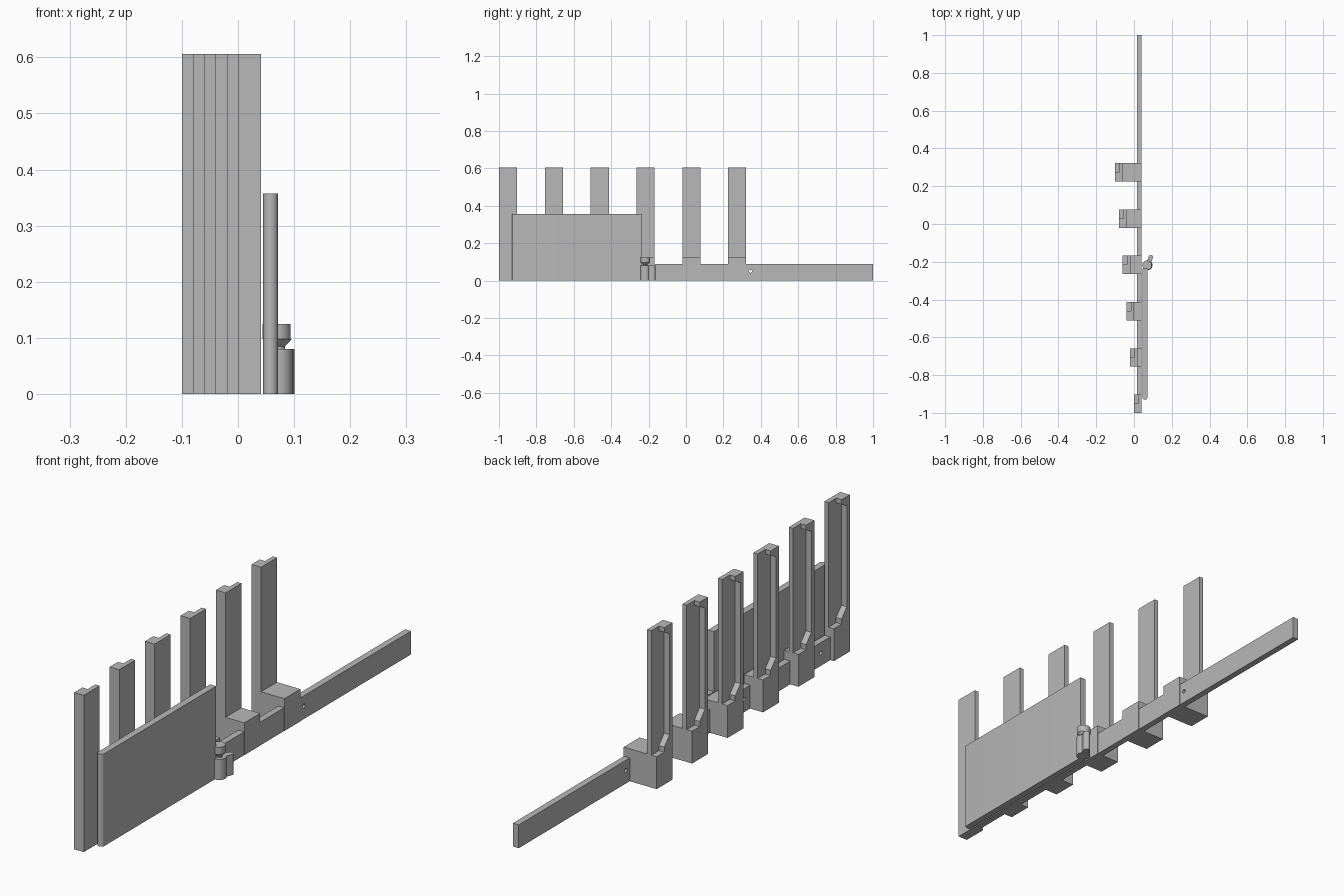
import bpy, bmesh, math
from mathutils import Matrix, Vector

if "Cube" in bpy.data.objects:
    bpy.data.objects.remove(bpy.data.objects["Cube"])

grey = bpy.data.materials.new("plain_grey")
grey.use_nodes = True
COLOUR = (0.48, 0.48, 0.48, 1)
grey.diffuse_color = COLOUR
grey.node_tree.nodes["Principled BSDF"].inputs["Base Color"].default_value = COLOUR

BAR_RIGHT = 0.04     # shared side plane of bar and posts
POST_WIDTH = 0.097
POST_TOP = 0.606
BLOCK_TOP = 0.125


def finish(name, bm, smooth=False):
    bmesh.ops.recalc_face_normals(bm, faces=bm.faces[:])
    mesh = bpy.data.meshes.new(name)
    bm.to_mesh(mesh)
    bm.free()
    mesh.materials.append(grey)
    obj = bpy.data.objects.new(name, mesh)
    bpy.context.collection.objects.link(obj)
    if smooth:
        bpy.ops.object.select_all(action='DESELECT')
        obj.select_set(True)
        bpy.context.view_layer.objects.active = obj
        bpy.ops.object.shade_smooth_by_angle(angle=math.radians(35))
    return obj


def add_box(bm, low, high):
    low, high = Vector(low), Vector(high)
    place = Matrix.Translation((low + high) / 2) @ Matrix.Diagonal((*(high - low), 1))
    return bmesh.ops.create_cube(bm, size=1, matrix=place)["verts"]


def add_prism(bm, points, direction):
    face = bm.faces.new([bm.verts.new(p) for p in points])
    moved = bmesh.ops.extrude_face_region(bm, geom=[face], use_keep_orig=True)["geom"]
    verts = [g for g in moved if isinstance(g, bmesh.types.BMVert)]
    bmesh.ops.translate(bm, verts=verts, vec=direction)


def add_cone(bm, x, y, low, high, r_low, r_high):
    place = Matrix.Translation((x, y, (low + high) / 2))
    bmesh.ops.create_cone(bm, cap_ends=True, segments=32, radius1=r_low,
                          radius2=r_high, depth=high - low, matrix=place)


# Long base bar with small through holes
bm = bmesh.new()
add_box(bm, (0.015, -0.95, 0), (BAR_RIGHT, 1, 0.09))
bar = finish("base_bar", bm)

bm = bmesh.new()
for y in (-0.845, -0.375, 0.345):
    bmesh.ops.create_cone(bm, cap_ends=True, segments=16, radius1=0.008, radius2=0.008, depth=0.2,
                          matrix=Matrix.Translation((0.03, y, 0.05)) @ Matrix.Rotation(math.pi / 2, 4, 'Y'))
cutter = finish("hole_cutter", bm)
cutter.hide_render = True
cutter.hide_viewport = True
cutter.display_type = 'WIRE'
cut = bar.modifiers.new("holes", 'BOOLEAN')
cut.operation = 'DIFFERENCE'
cut.object = cutter

# Stepped posts: foot block, thin back panel and a raised rib with hooked ends
RIB = [(0, BLOCK_TOP), (0.05, BLOCK_TOP), (0.05, 0.145), (0.018, 0.18),
       (0.018, 0.57), (0.05, 0.588), (0.05, POST_TOP), (0, POST_TOP)]
for i in range(6):
    y = -1 + 0.245 * i
    left = -0.02 * i
    panel = left + 0.023
    bm = bmesh.new()
    add_box(bm, (left, y, 0), (BAR_RIGHT + 0.001, y + POST_WIDTH, BLOCK_TOP))
    finish(f"post_foot_{i + 1}", bm)
    bm = bmesh.new()
    add_box(bm, (panel, y, BLOCK_TOP), (left + 0.041, y + POST_WIDTH, POST_TOP))
    finish(f"post_panel_{i + 1}", bm)
    bm = bmesh.new()
    add_prism(bm, [(left, y + a, z) for a, z in RIB], (panel - left, 0, 0))
    finish(f"post_rib_{i + 1}", bm)

# Upright side plate with a rounded front edge
bm = bmesh.new()
add_box(bm, (0.045, -0.93, 0), (0.071, -0.235, 0.357))
edges = [e for e in bm.edges if all(v.co.y < -0.9 for v in e.verts)
         and abs(e.verts[0].co.z - e.verts[1].co.z) > 0.1]
bmesh.ops.bevel(bm, geom=edges, offset=0.0125, segments=6, profile=0.5, affect='EDGES')
finish("side_plate", bm, True)

# Hinge at the back end of the side plate
HX, HY = 0.072, -0.218
bm = bmesh.new()
add_cone(bm, HX, HY, 0, 0.08, 0.026, 0.026)
finish("hinge_barrel", bm, True)
bm = bmesh.new()
add_cone(bm, HX, HY, 0.078, 0.086, 0.012, 0.012)
add_cone(bm, HX, HY, 0.085, 0.098, 0.012, 0.024)
add_cone(bm, HX - 0.003, HY, 0.098, BLOCK_TOP, 0.025, 0.025)
finish("hinge_knob", bm, True)

# Short angled arm with a rounded tip
bm = bmesh.new()
arm = add_box(bm, (0, -0.012, 0), (0.045, 0.012, 0.08))
add_cone(bm, 0.045, 0, 0, 0.08, 0.012, 0.012)
bmesh.ops.transform(bm, verts=bm.verts[:],
                    matrix=Matrix.Translation((HX, HY, 0)) @ Matrix.Rotation(math.radians(68), 4, 'Z'))
finish("hinge_arm", bm, True)
